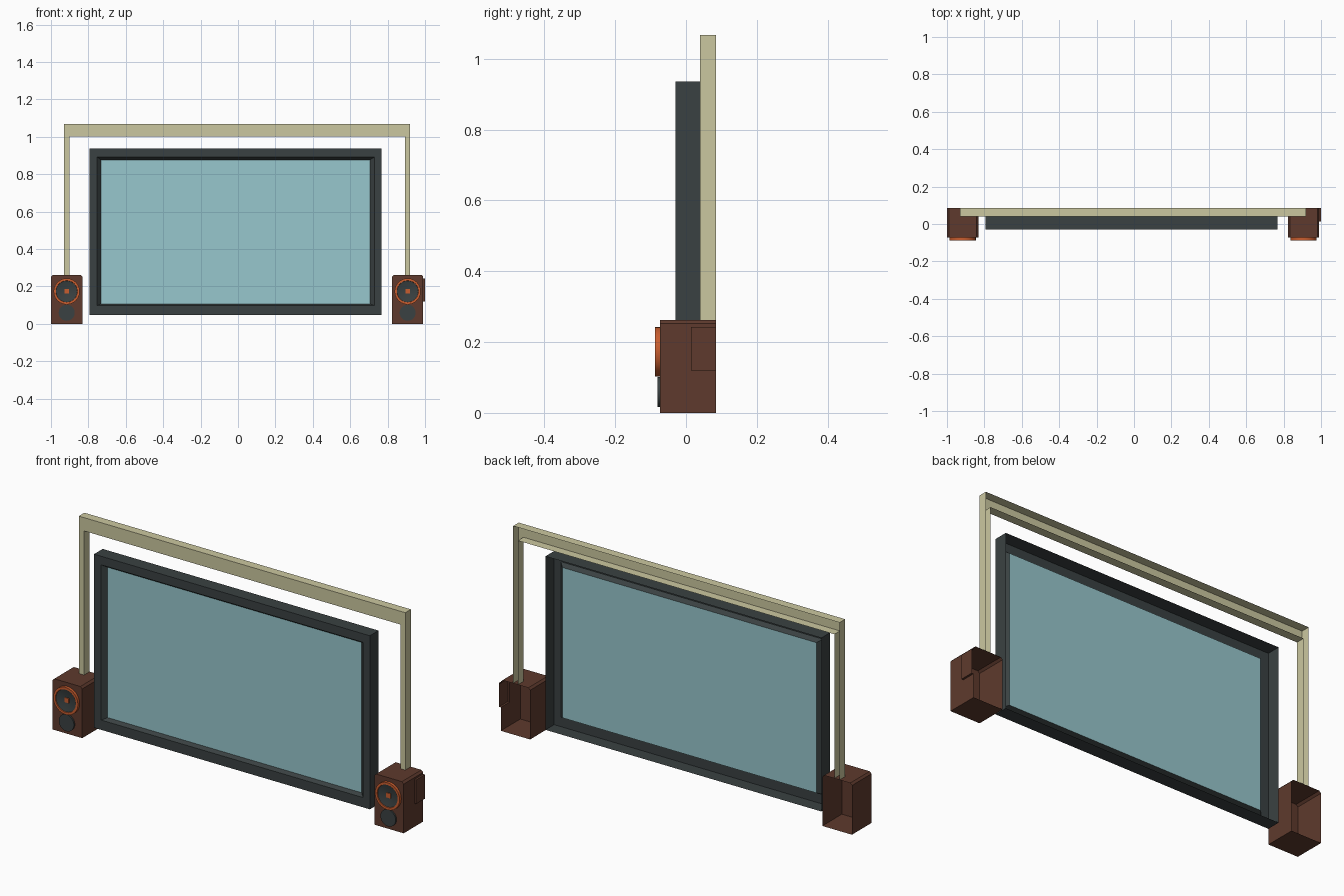
import bpy, bmesh, math

if "Cube" in bpy.data.objects:
    bpy.data.objects.remove(bpy.data.objects["Cube"])

def material(name, rgb):
    m = bpy.data.materials.new(name)
    m.diffuse_color = (*rgb, 1)
    m.use_nodes = True
    m.node_tree.nodes["Principled BSDF"].inputs["Base Color"].default_value = m.diffuse_color
    return m

BROWN = material("brown_wood", (0.112, 0.042, 0.026))
DARK = material("charcoal", (0.042, 0.053, 0.054))
CREAM = material("cream", (0.60, 0.575, 0.35))
ORANGE = material("orange", (0.58, 0.11, 0.028))
GLASS = material("pale_blue_glass", (0.31, 0.57, 0.61))

def make(name, bm, mat, smooth=False):
    bmesh.ops.remove_doubles(bm, verts=bm.verts, dist=0.0001)
    bmesh.ops.recalc_face_normals(bm, faces=bm.faces)
    me = bpy.data.meshes.new(name)
    bm.to_mesh(me)
    bm.free()
    me.materials.append(mat)
    ob = bpy.data.objects.new(name, me)
    bpy.context.collection.objects.link(ob)
    if smooth:
        bpy.context.view_layer.objects.active = ob
        ob.select_set(True)
        bpy.ops.object.shade_smooth_by_angle(angle=math.radians(35))
        ob.select_set(False)
    return ob

def loft(bm, rings, cap=False, skip=()):
    """Join closed rings of 3D points; skip lists ring segments left open."""
    vs = [[bm.verts.new(p) for p in r] for r in rings]
    n = len(vs[0])
    for a, b in zip(vs, vs[1:]):
        for i in range(n):
            if i not in skip:
                bm.faces.new((a[i], a[(i + 1) % n], b[(i + 1) % n], b[i]))
    if cap:
        bm.faces.new(vs[-1])

def at_y(profile, y):
    return [(x, y, z) for x, z in profile]

def circle(cx, cz, r, y, n=24):
    return [(cx + r * math.cos(2 * math.pi * i / n), y,
             cz + r * math.sin(2 * math.pi * i / n)) for i in range(n)]

def rect(x0, x1, z0, z1, y):
    return [(x0, y, z0), (x1, y, z0), (x1, y, z1), (x0, y, z1)]

# Overhead frame: a channel open at the back, standing on the speakers
outline = [(-0.93, 0.262), (-0.93, 1.068), (0.92, 1.068), (0.92, 0.262),
           (0.893, 0.262), (0.893, 1.0), (-0.90, 1.0), (-0.90, 0.262)]
bm = bmesh.new()
loft(bm, [at_y(outline, 0.085), at_y(outline, 0.04)], cap=True, skip=(3, 7))
make("overhead_frame", bm, CREAM)

# Screen surround: open-backed shell with a sloping inner lip
bm = bmesh.new()
loft(bm, [rect(-0.795, 0.768, 0.047, 0.936, 0.04),
          rect(-0.795, 0.768, 0.047, 0.936, -0.03),
          rect(-0.754, 0.730, 0.097, 0.892, -0.03),
          rect(-0.733, 0.706, 0.107, 0.877, -0.008)])
make("screen_surround", bm, DARK)

# Screen
bm = bmesh.new()
loft(bm, [rect(-0.733, 0.706, 0.107, 0.877, -0.008)], cap=True)
make("screen", bm, GLASS)

FRONT, BACK, TOP = -0.073, 0.085, 0.262
for side, x0, x1 in (("left", -1.0, -0.832), ("right", 0.824, 0.99)):
    c = (x0 + x1) / 2
    # Cabinet: open-backed box with small chamfers on the top edges
    low = [(x0, TOP - 0.01), (x0, 0), (x1, 0)]
    high = [(x1, TOP - 0.01), (x1 - 0.01, TOP), (x0 + 0.01, TOP)]
    bm = bmesh.new()
    if side == "left":
        p = low + high
        loft(bm, [at_y(p, BACK), at_y(p, FRONT)], cap=True)
    else:
        # Right cabinet has a shallow side housing pushed out at the rear
        p = low + [(x1, 0.12), (x1, 0.243)] + high
        loft(bm, [at_y(p, 0.014), at_y(p, FRONT)], cap=True)
        loft(bm, [at_y(p, BACK), at_y(p, 0.014)], skip=(3,))
        h = [(x1, 0.12), (1.0, 0.12), (1.0, 0.243), (x1, 0.243)]
        loft(bm, [at_y(h, BACK), at_y(h, 0.014)], cap=True, skip=(3,))
    make(side + "_speaker_cabinet", bm, BROWN)

    # Large driver: orange rim, dark cone, orange centre
    bm = bmesh.new()
    loft(bm, [circle(c, 0.173, 0.07, FRONT), circle(c, 0.173, 0.07, -0.087),
              circle(c, 0.173, 0.058, -0.087), circle(c, 0.173, 0.057, -0.083)])
    make(side + "_driver_rim", bm, ORANGE, True)
    bm = bmesh.new()
    loft(bm, [circle(c, 0.173, 0.057, -0.083), circle(c, 0.173, 0.02, -0.0745)], cap=True)
    make(side + "_driver_cone", bm, DARK, True)
    bm = bmesh.new()
    s = 0.012
    loft(bm, [rect(c - s, c + s, 0.173 - s, 0.173 + s, FRONT),
              rect(c - s, c + s, 0.173 - s, 0.173 + s, -0.079)], cap=True)
    make(side + "_driver_centre", bm, ORANGE)

    # Small driver: dark disc
    bm = bmesh.new()
    loft(bm, [circle(c, 0.059, 0.043, FRONT), circle(c, 0.059, 0.043, -0.081)], cap=True)
    make(side + "_small_driver", bm, DARK, True)
